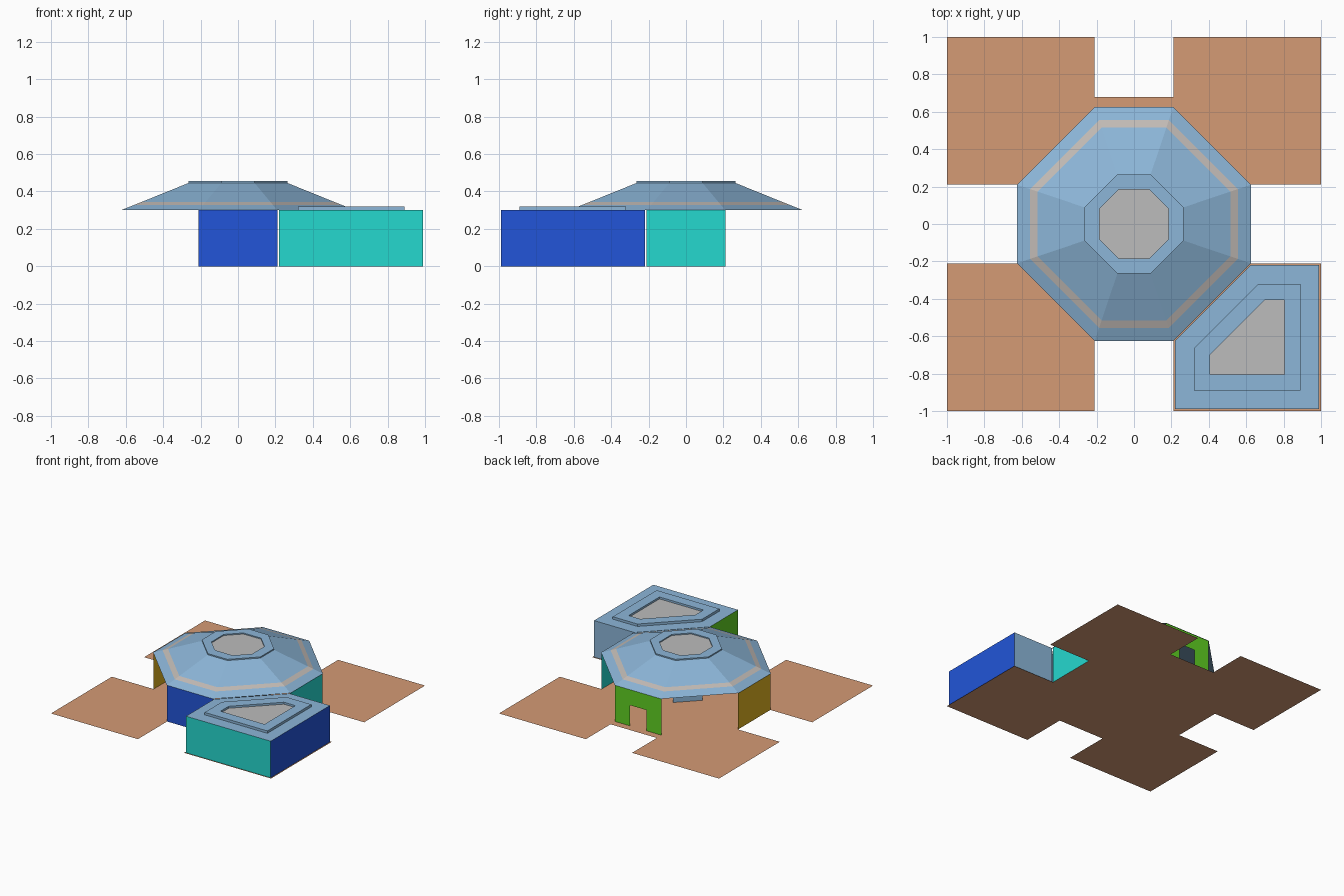
import bpy
import math

cube = bpy.data.objects.get("Cube")
if cube:
    bpy.data.objects.remove(cube, do_unlink=True)


def material(name, hex_code):
    channels = [int(hex_code[i:i + 2], 16) / 255 for i in (0, 2, 4)]
    linear = [c / 12.92 if c <= 0.04045 else ((c + 0.055) / 1.055) ** 2.4 for c in channels]
    colour = (*linear, 1)
    m = bpy.data.materials.new(name)
    m.use_nodes = True
    m.diffuse_color = colour
    m.node_tree.nodes["Principled BSDF"].inputs["Base Color"].default_value = colour
    return m


TERRACOTTA = material("terracotta", "d59b75")
SKY = material("roof blue", "8cb6d8")
GREY = material("grey", "bcbcbc")
STRIPE = material("warm grey", "c2bbb6")
BLUE = material("deep blue", "2255d8")
TURQUOISE = material("turquoise", "25d8cf")
GREEN = material("green", "60d022")
YELLOW = material("yellow", "deb221")
BLACK = material("black", "0c0c0c")


def mesh_object(name, verts, faces, mats, indices=None):
    mesh = bpy.data.meshes.new(name)
    mesh.from_pydata(verts, [], faces)
    for m in mats:
        mesh.materials.append(m)
    for face, index in zip(mesh.polygons, indices or [0] * len(faces)):
        face.material_index = index
    obj = bpy.data.objects.new(name, mesh)
    bpy.context.collection.objects.link(obj)
    return obj


def loft(name, outline, steps, mats):
    """Stack outlines (size, height, colour of the band below) and cap the last one."""
    verts, faces, indices = [], [], []
    for k, (size, z, index) in enumerate(steps):
        ring = outline(size)
        n = len(ring)
        verts += [(x, y, z) for x, y in ring]
        if k:
            a, b = (k - 1) * n, k * n
            for i in range(n):
                j = (i + 1) % n
                faces.append((a + i, a + j, b + j, b + i))
                indices.append(index)
    faces.append(tuple(range(len(verts) - n, len(verts))))
    indices.append(1)
    return mesh_object(name, verts, faces, mats, indices)


def wall(name, start, end, mat, height=0.3, door=None):
    """Upright panel from start to end, with an optional (half width, height) doorway."""
    length = math.dist(start, end)
    profile = [(0, 0), (length, 0), (length, height), (0, height)]
    if door:
        w, h = door
        mid = length / 2
        profile[1:1] = [(mid - w, 0), (mid - w, h), (mid + w, h), (mid + w, 0)]
    dx, dy = [(e - s) / length for s, e in zip(start, end)]
    verts = [(start[0] + u * dx, start[1] + u * dy, z) for u, z in profile]
    return mesh_object(name, verts, [tuple(range(len(verts)))], [mat])


SIDE = 0.21    # half the width of the straight hall walls
HALL = 0.62    # distance of the hall walls from the centre


def octagon(apothem):
    s = max(apothem * 0.336, 0.08)
    return [(s, -apothem), (apothem, -s), (apothem, s), (s, apothem),
            (-s, apothem), (-apothem, s), (-apothem, -s), (-s, -apothem)]


def corner_plan(inset):
    a, b, c = SIDE + inset, 1 - inset, HALL + 0.414 * inset
    return [(a, -b), (b, -b), (b, -a), (c, -a), (a, -c)]


# Floor: square with a notch in the middle of each side, one shallower at the back
porch = 0.68
floor = [(-1, -1), (-SIDE, -1), (-SIDE, -HALL), (SIDE, -HALL), (SIDE, -1), (1, -1),
         (1, -SIDE), (HALL, -SIDE), (HALL, SIDE), (1, SIDE), (1, 1),
         (SIDE, 1), (SIDE, porch), (-SIDE, porch), (-SIDE, 1), (-1, 1),
         (-1, SIDE), (-HALL, SIDE), (-HALL, -SIDE), (-1, -SIDE)]
mesh_object("floor", [(x, y, 0) for x, y in floor], [tuple(range(len(floor)))], [TERRACOTTA])

# Hall walls on the four straight sides, the back one with a doorway
wall("hall_front_wall", (-SIDE, -HALL), (SIDE, -HALL), BLUE)
wall("hall_left_wall", (HALL, -SIDE), (HALL, SIDE), TURQUOISE)
wall("hall_back_wall", (SIDE, HALL), (-SIDE, HALL), GREEN, door=(0.075, 0.17))
wall("hall_right_wall", (-HALL, SIDE), (-HALL, -SIDE), YELLOW)

# Hall roof with a painted band, raised rim and sunken skylight
loft("hall_roof", octagon,
     [(0.625, 0.3, 0), (0.555, 0.328, 0), (0.515, 0.344, 2), (0.265, 0.445, 0),
      (0.265, 0.455, 0), (0.185, 0.455, 0), (0.185, 0.446, 0)],
     [SKY, GREY, STRIPE])

# Corner room walls
plan = corner_plan(0.01)
colours = [TURQUOISE, BLUE, SKY, SKY, GREEN]
names = ["front", "left", "back", "inner", "right"]
for i, (label, mat) in enumerate(zip(names, colours)):
    wall(f"room_{label}_wall", plan[i], plan[(i + 1) % len(plan)], mat)

# Dark door between the room and the hall
wall("room_door", (0.522, -0.314), (0.314, -0.522), BLACK)

# Corner room roof with a raised rim and sunken skylight
loft("room_roof", corner_plan,
     [(0.01, 0.3, 0), (0.11, 0.3, 0), (0.11, 0.32, 0), (0.195, 0.32, 0), (0.195, 0.304, 0)],
     [SKY, GREY])

# Partition inside the hall
wall("hall_partition", (0.05, 0.1), (-0.11, -0.06), SKY, height=0.28)
